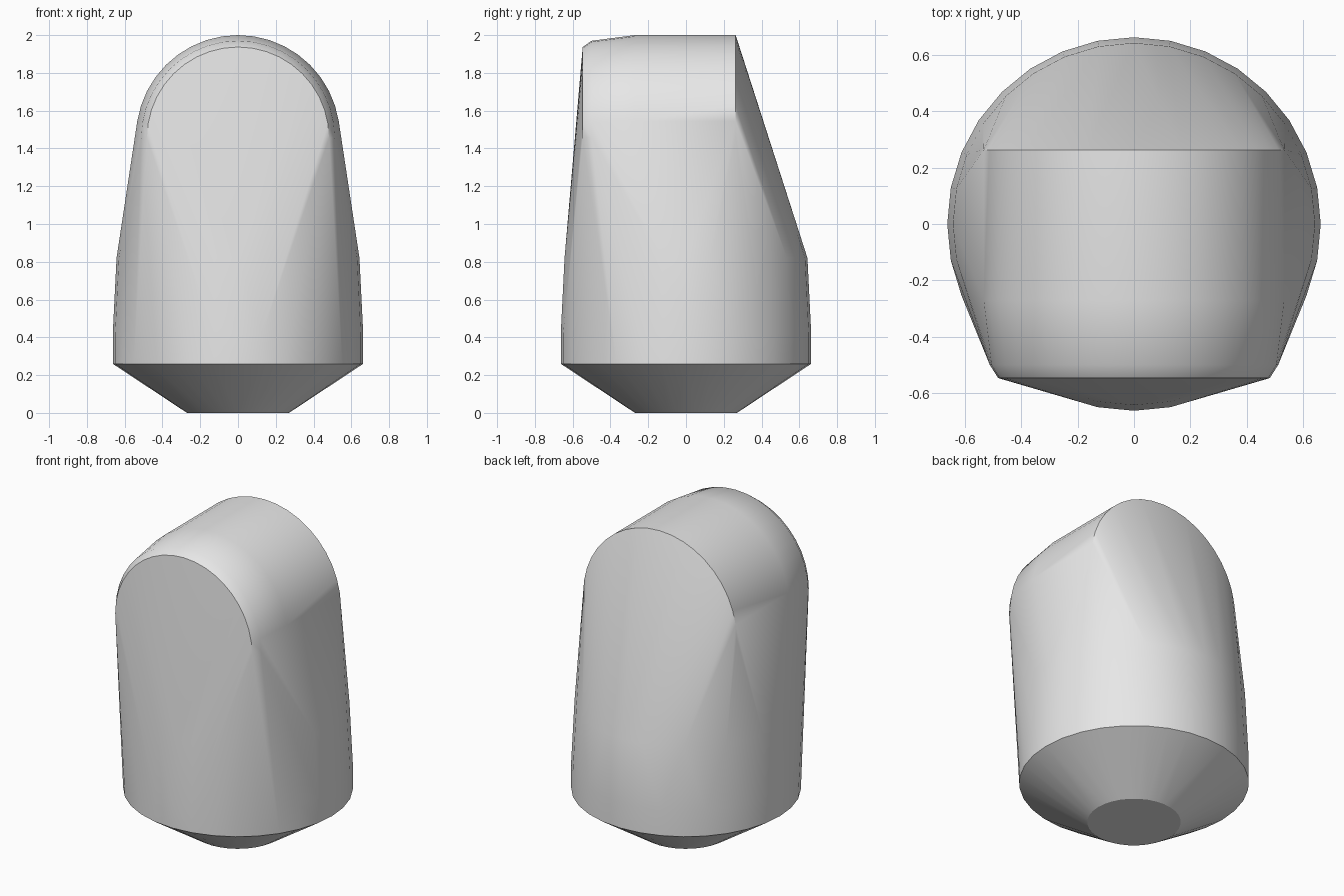
import bpy, bmesh
from math import cos, sin, pi, radians

cube = bpy.data.objects.get("Cube")
if cube:
    bpy.data.objects.remove(cube, do_unlink=True)

grey = bpy.data.materials.new("light grey")
grey.use_nodes = True
grey.diffuse_color = (0.8, 0.8, 0.8, 1)
grey.node_tree.nodes["Principled BSDF"].inputs["Base Color"].default_value = (0.8, 0.8, 0.8, 1)

SIDES = 32
ARCH = 20
bm = bmesh.new()


def ring(radius, z):
    """Horizontal circle of points."""
    for i in range(SIDES):
        a = 2 * pi * i / SIDES
        bm.verts.new((radius * cos(a), radius * sin(a), z))


def arch(y, radius, top):
    """Upright half circle of points, facing the front."""
    for i in range(ARCH + 1):
        a = pi * i / ARCH
        bm.verts.new((radius * cos(a), y, top - radius + radius * sin(a)))


# Round lower body with tapered base
for radius, z in ((0.27, 0), (0.663, 0.26), (0.663, 0.42), (0.643, 0.82)):
    ring(radius, z)

# Arched top, front to back, with a softened front edge
for y, radius, top in ((-0.547, 0.482, 1.937), (-0.5, 0.512, 1.97),
                       (-0.27, 0.54, 2.0), (0.263, 0.54, 2.0)):
    arch(y, radius, top)

# Taut skin over the round body and the arch
hull = bmesh.ops.convex_hull(bm, input=bm.verts[:])
loose = {g for g in hull["geom_interior"] + hull["geom_unused"]
         if isinstance(g, bmesh.types.BMVert)}
bmesh.ops.delete(bm, geom=list(loose), context="VERTS")
bmesh.ops.dissolve_limit(bm, angle_limit=radians(0.2), verts=bm.verts[:], edges=bm.edges[:])
bmesh.ops.recalc_face_normals(bm, faces=bm.faces[:])

mesh = bpy.data.meshes.new("body")
bm.to_mesh(mesh)
bm.free()
mesh.materials.append(grey)
body = bpy.data.objects.new("body", mesh)
bpy.context.collection.objects.link(body)
bpy.ops.object.select_all(action="DESELECT")
body.select_set(True)
bpy.context.view_layer.objects.active = body
bpy.ops.object.shade_smooth_by_angle(angle=radians(32))
